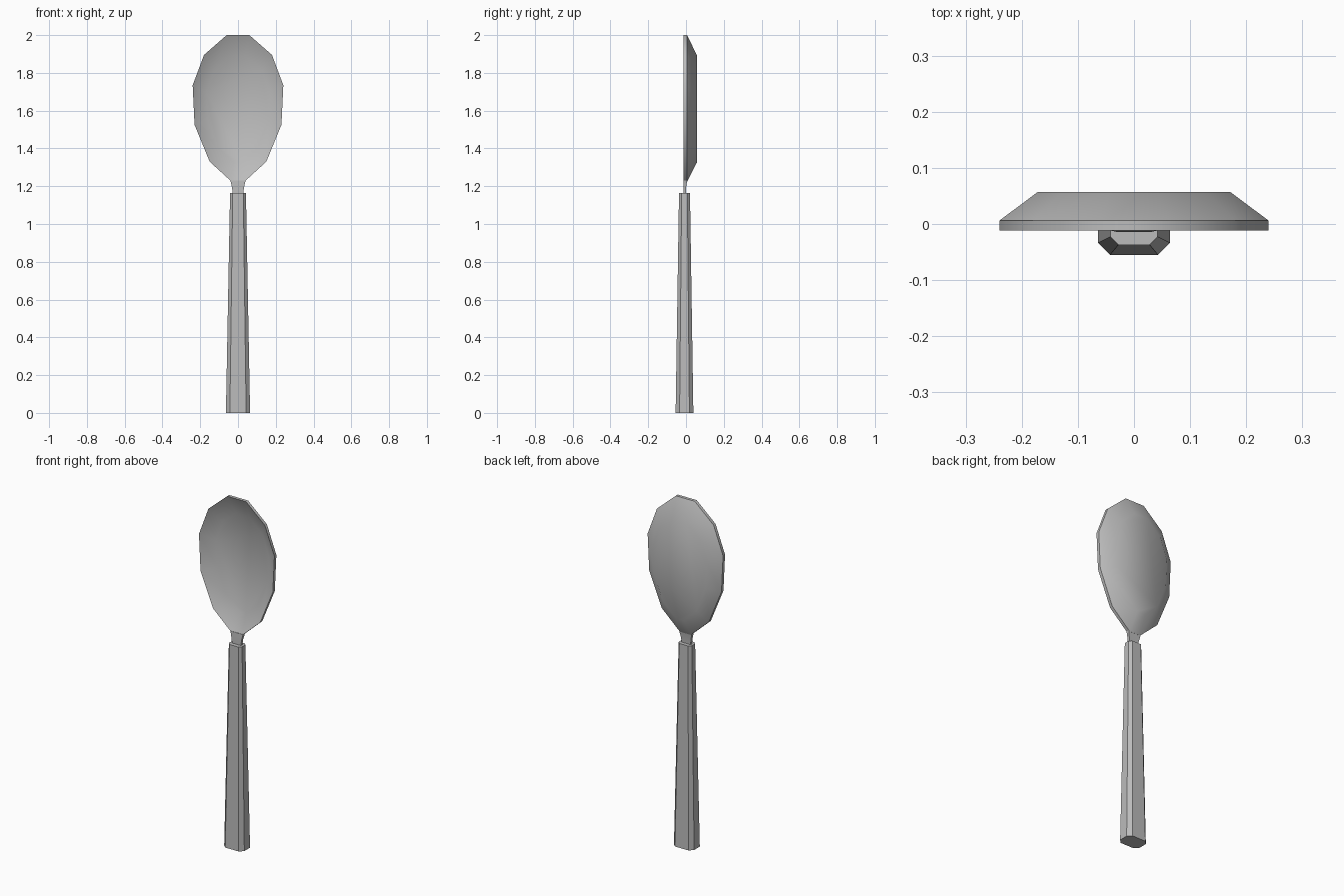
import bpy
import bmesh
from math import radians

cube = bpy.data.objects.get("Cube")
if cube:
    bpy.data.objects.remove(cube)

# Single metal colour
metal = bpy.data.materials.new("grey metal")
metal.use_nodes = True
GREY = (0.5, 0.5, 0.5, 1)
metal.diffuse_color = GREY
metal.node_tree.nodes["Principled BSDF"].inputs["Base Color"].default_value = GREY


def loft(name, loops, smooth_angle):
    """Bridge equal-length loops of points and cap both ends."""
    bm = bmesh.new()
    rings = [[bm.verts.new(p) for p in loop] for loop in loops]
    for a, b in zip(rings, rings[1:]):
        for i in range(len(a)):
            j = (i + 1) % len(a)
            bm.faces.new((a[i], a[j], b[j], b[i]))
    bm.faces.new(rings[0])
    bm.faces.new(rings[-1])
    bmesh.ops.recalc_face_normals(bm, faces=bm.faces)
    mesh = bpy.data.meshes.new(name)
    bm.to_mesh(mesh)
    bm.free()
    obj = bpy.data.objects.new(name, mesh)
    bpy.context.collection.objects.link(obj)
    mesh.materials.append(metal)
    bpy.ops.object.select_all(action="DESELECT")
    bpy.context.view_layer.objects.active = obj
    obj.select_set(True)
    bpy.ops.object.shade_smooth_by_angle(angle=radians(smooth_angle))
    return obj


# Bowl: faceted oval outline, lofted from inner floor over the rim to the back
half = [(0.06, 2.0), (0.18, 1.895), (0.24, 1.735),
        (0.23, 1.525), (0.15, 1.33), (0.035, 1.225)]
outline = half + [(-x, z) for x, z in reversed(half)]
MID_Z = 1.6


def oval(y, sx=1.0, sz=1.0):
    return [(x * sx, y, MID_Z + (z - MID_Z) * sz) for x, z in outline]


loft("bowl", [oval(0.04, 0.7, 0.72), oval(-0.012),
              oval(0.006), oval(0.057, 0.715, 0.735)], 42)


# Handle: tapered bar with chamfered corners
def octagon(z, w, d, chamfer, y=-0.008):
    quarter = [(w, d - chamfer), (w - chamfer, d)]
    side = quarter + [(-x, v) for x, v in reversed(quarter)]
    return [(x, v + y, z) for x, v in side + [(-x, -v) for x, v in side]]


loft("handle", [octagon(0, 0.064, 0.047, 0.021),
                octagon(1.165, 0.042, 0.029, 0.014)], 20)


# Neck: thin flat tang widening into the bowl
def slab(z, w, y0, y1):
    return [(-w, y0, z), (w, y0, z), (w, y1, z), (-w, y1, z)]


loft("neck", [slab(1.15, 0.028, -0.014, 0.0),
              slab(1.19, 0.031, -0.014, 0.0),
              slab(1.23, 0.04, -0.012, 0.006)], 20)
